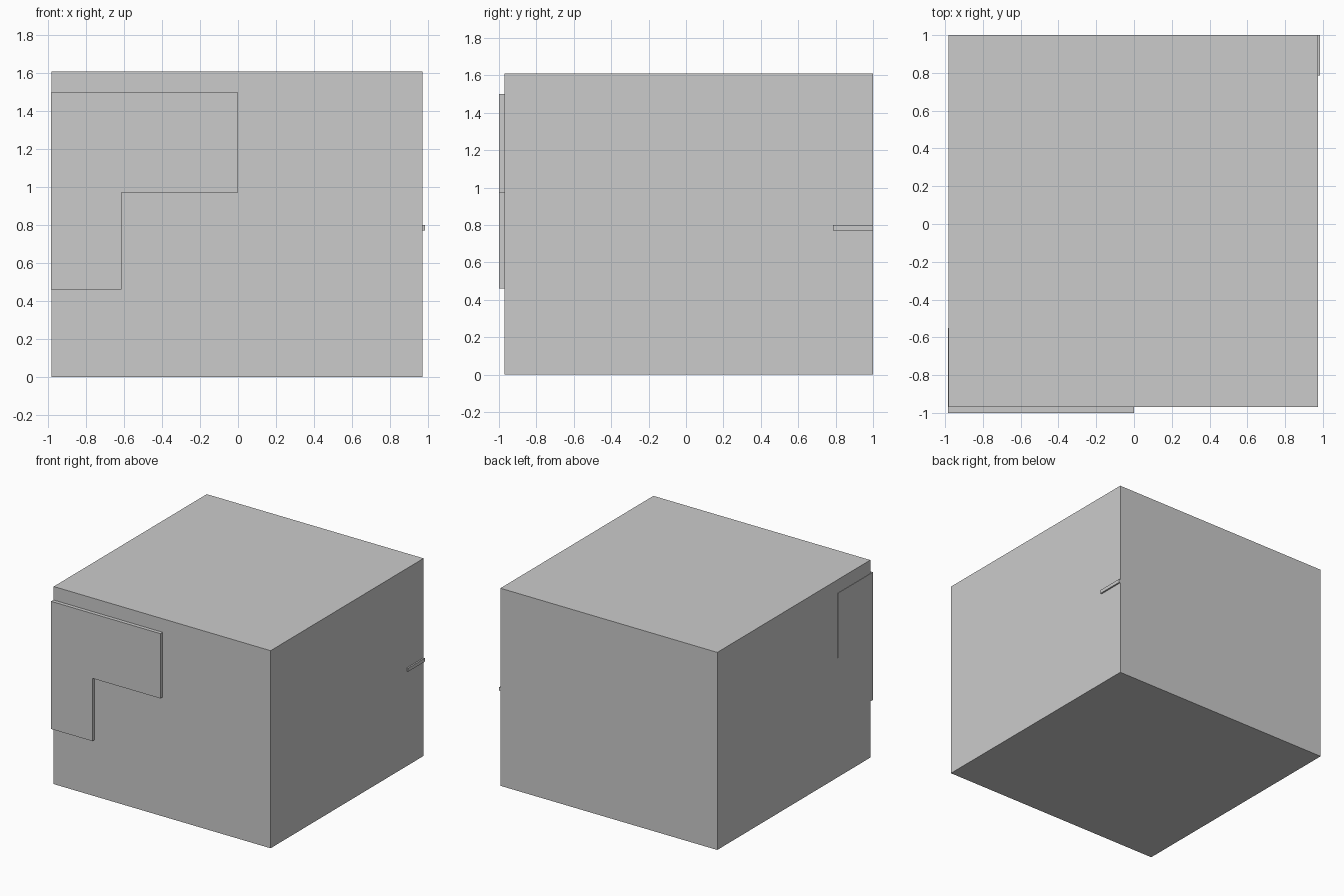
import bpy
import bmesh

if "Cube" in bpy.data.objects:
    bpy.data.objects.remove(bpy.data.objects["Cube"])


def box(name, lo, hi):
    """Axis-aligned box between two corners."""
    bm = bmesh.new()
    bmesh.ops.create_cube(bm, size=1)
    for v in bm.verts:
        for i in range(3):
            v.co[i] = hi[i] if v.co[i] > 0 else lo[i]
    return finish(name, bm)


def plate(name, profile, y0, y1):
    """Extrude an x-z outline from y0 to y1."""
    bm = bmesh.new()
    face = bm.faces.new([bm.verts.new((x, y0, z)) for x, z in profile])
    ext = bmesh.ops.extrude_face_region(bm, geom=[face])
    verts = [g for g in ext["geom"] if isinstance(g, bmesh.types.BMVert)]
    bmesh.ops.translate(bm, verts=verts, vec=(0, y1 - y0, 0))
    return finish(name, bm)


def finish(name, bm):
    bmesh.ops.recalc_face_normals(bm, faces=bm.faces)
    mesh = bpy.data.meshes.new(name)
    bm.to_mesh(mesh)
    bm.free()
    obj = bpy.data.objects.new(name, mesh)
    bpy.context.collection.objects.link(obj)
    return obj


# Main block
LEFT, RIGHT, FRONT, BACK = -0.982, 0.973, -0.97, 1.0
box("main_block", (LEFT, FRONT, 0), (RIGHT, BACK, 1.61))

# Stepped raised panel on the front
plate("front_panel",
      [(LEFT - 0.003, 0.46), (-0.613, 0.46), (-0.613, 0.972),
       (0, 0.972), (0, 1.5), (LEFT - 0.003, 1.5)],
      -1.0, FRONT)

# Very thin return of the panel round the left corner
box("left_panel_return", (LEFT - 0.003, FRONT, 0.972), (LEFT, -0.55, 1.5))

# Small rail on the right side at the back corner
box("right_rail", (RIGHT, 0.785, 0.772), (0.985, BACK, 0.8))
